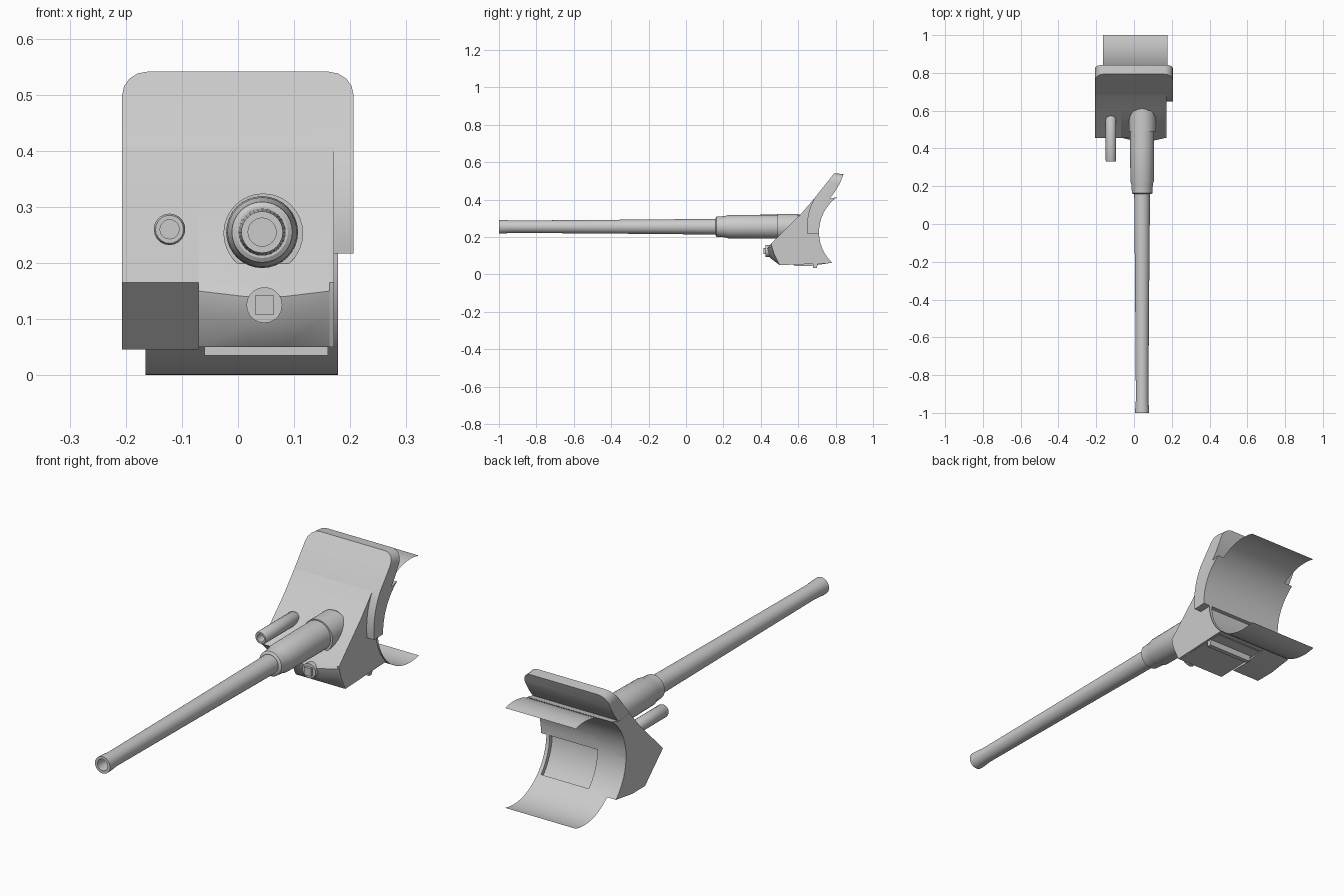
import bpy, bmesh, math
from mathutils import Vector

if "Cube" in bpy.data.objects:
    bpy.data.objects.remove(bpy.data.objects["Cube"])

grey = bpy.data.materials.new("light_grey")
grey.diffuse_color = (0.6, 0.6, 0.6, 1)
grey.use_nodes = True
grey.node_tree.nodes["Principled BSDF"].inputs["Base Color"].default_value = grey.diffuse_color

CY, CZ = 0.94, 0.227          # centre of the curved rear (y, z)


def finish(name, bm, normals=True, angle=30):
    if normals:
        bmesh.ops.recalc_face_normals(bm, faces=bm.faces)
    me = bpy.data.meshes.new(name)
    bm.to_mesh(me)
    bm.free()
    me.materials.append(grey)
    ob = bpy.data.objects.new(name, me)
    bpy.context.collection.objects.link(ob)
    bpy.ops.object.select_all(action='DESELECT')
    ob.select_set(True)
    bpy.context.view_layer.objects.active = ob
    bpy.ops.object.shade_smooth_by_angle(angle=math.radians(angle))
    return ob


def loft(stations):
    """Solid through (x, [(y, z)...]) sections of equal point count."""
    bm = bmesh.new()
    rings = [[bm.verts.new((x, y, z)) for y, z in pts] for x, pts in stations]
    n = len(rings[0])
    for a, b in zip(rings, rings[1:]):
        for i in range(n):
            bm.faces.new((a[i], a[(i + 1) % n], b[(i + 1) % n], b[i]))
    bm.faces.new(rings[0])
    bm.faces.new(rings[-1])
    return bm


def lathe(name, x, z, profile, sides=32):
    """Turn (radius, y) points about an axis parallel to y."""
    bm = bmesh.new()
    rings = []
    for r, y in profile:
        rings.append([bm.verts.new((x + r * math.cos(2 * math.pi * i / sides), y,
                                    z + r * math.sin(2 * math.pi * i / sides)))
                      for i in range(sides)])
    for a, b in zip(rings, rings[1:]):
        for i in range(sides):
            j = (i + 1) % sides
            bm.faces.new((a[i], a[j], b[j], b[i]))
    bm.faces.new(rings[0])
    bm.faces.new(rings[-1])
    return finish(name, bm)


def arc(r0, r1, a0, a1, n):
    """Points on the rear curve, angle measured up from straight forward."""
    pts = []
    for i in range(n + 1):
        t = i / n
        r, a = r0 + (r1 - r0) * t, math.radians(a0 + (a1 - a0) * t)
        pts.append((CY - r * math.cos(a), CZ + r * math.sin(a)))
    return pts


SLOPE = [(0.455, 0.165), (0.61, 0.318), (0.688, 0.408), (0.75, 0.40)]
REAR = arc(0.229, 0.229, 50, -46, 12)

# left cheek with undercut front
left = SLOPE + REAR + [(0.67, 0.046), (0.58, 0.046)]
finish("left_cheek", loft([(-0.207, left), (-0.07, left)]))


# centre body with a faceted nose and a recess in the rear
def centre(bulge):
    rear = (arc(0.229, 0.229, 50, 14, 4) + arc(0.247, 0.247, 14, -43, 8)
            + arc(0.229, 0.229, -43, -46, 1))
    nose = [(0.50, 0.05), (0.47 - 0.02 * bulge, 0.11 - 0.022 * bulge),
            (0.458 - 0.022 * bulge, 0.15 - 0.01 * bulge)]
    return SLOPE + rear + nose


finish("centre_body", loft([(-0.07, centre(0)), (0.015, centre(1)),
                            (0.08, centre(1)), (0.163, centre(0))]))

# right side wall
right = SLOPE + REAR + [(0.50, 0.05), (0.47, 0.11), (0.458, 0.15)]
finish("right_wall", loft([(0.163, right), (0.171, right)]))

# upper shield plate with rounded top corners
plate = (arc(0.29, 0.311, -2, 36, 8) + [(0.793, 0.541), (0.843, 0.536)]
         + [(0.822, 0.485), (0.795, 0.44), (0.768, 0.405)]
         + arc(0.2285, 0.2285, 54.6, -2, 8))
bm = loft([(-0.2065, plate), (0.206, plate)])
corners = [e for e in bm.edges
           if all(v.co.z > 0.53 for v in e.verts)
           and abs(e.verts[0].co.x - e.verts[1].co.x) < 0.001]
bmesh.ops.bevel(bm, geom=corners, offset=0.045, segments=4, profile=0.5,
                affect='EDGES')
finish("shield_plate", bm)

# curved rear sheet with an opening over the recess
bm = bmesh.new()
xs = [-0.165, -0.07, 0.163, 0.178]
angles = ([-105.3 + 62.3 * i / 9 for i in range(9)]
          + [-43 + 57 * i / 8 for i in range(8)]
          + [14 + 91.3 * i / 13 for i in range(14)])
grid = []
for a in angles:
    (y, z), = arc(0.227, 0.227, a, a, 1)[:1]
    grid.append([bm.verts.new((x, y, z)) for x in xs])
for k in range(len(angles) - 1):
    for c in range(3):
        if c == 1 and -44 < angles[k] < 13:
            continue
        bm.faces.new((grid[k][c], grid[k][c + 1], grid[k + 1][c + 1], grid[k + 1][c]))
bmesh.ops.delete(bm, geom=[v for v in bm.verts if not v.link_faces], context='VERTS')
finish("rear_sheet", bm)

# lower lip under the centre body
lip = [(0.68, 0.035), (0.70, 0.035), (0.705, 0.06), (0.68, 0.06)]
finish("lower_lip", loft([(-0.06, lip), (0.16, lip)]))

# main barrel, sleeve and collar
AX, AZ = 0.043, 0.255
lathe("barrel", AX, AZ, [(0.025, -0.9), (0.025, -1), (0.037, -1), (0.037, -0.985),
                         (0.033, -0.93), (0.037, -0.38), (0.042, 0.17)])
lathe("sleeve", AX, AZ, [(0.046, 0.158), (0.054, 0.163), (0.057, 0.21),
                         (0.062, 0.225), (0.064, 0.40), (0.064, 0.64)])
lathe("sleeve_collar", AX + 0.002, AZ - 0.002, [(0.071, 0.49), (0.071, 0.60)])

# secondary tube on the left
lathe("small_tube", -0.122, 0.26, [(0.017, 0.37), (0.017, 0.33), (0.025, 0.33),
                                   (0.028, 0.336), (0.028, 0.56), (0.02, 0.575)], 20)

# nose fitting: round boss with square stub
lathe("nose_boss", 0.047, 0.125, [(0.032, 0.425), (0.032, 0.46)], 20)
stub = [(0.414, 0.108), (0.414, 0.142), (0.43, 0.142), (0.43, 0.108)]
finish("nose_stub", loft([(0.03, stub), (0.064, stub)]))
